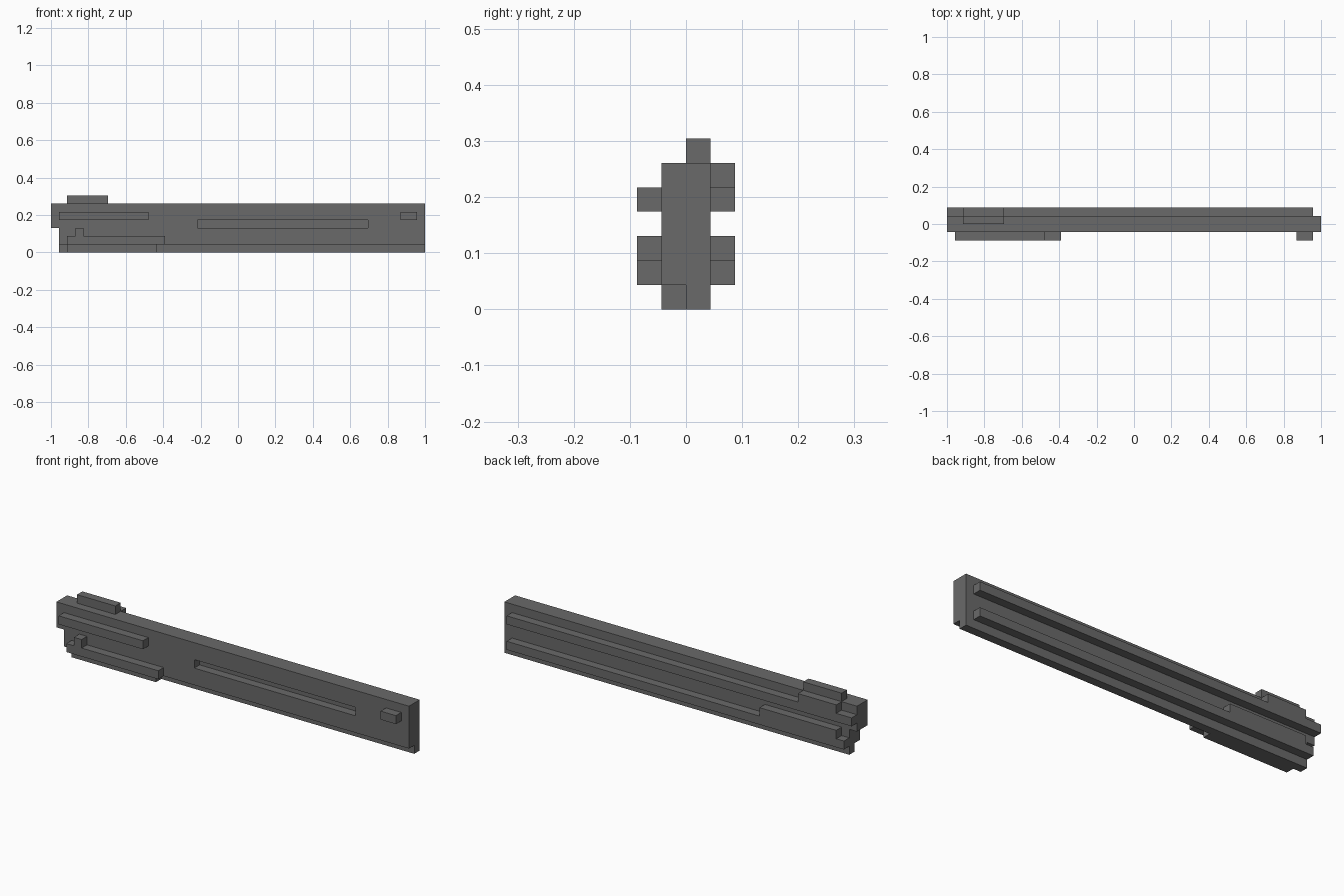
import bpy
import bmesh

if "Cube" in bpy.data.objects:
    bpy.data.objects.remove(bpy.data.objects["Cube"], do_unlink=True)

UNIT = 2 / 46  # one block of the grid the whole shape follows

grey = bpy.data.materials.new("dark_grey")
grey.use_nodes = True
colour = (0.144, 0.144, 0.144, 1)
grey.diffuse_color = colour
grey.node_tree.nodes["Principled BSDF"].inputs["Base Color"].default_value = colour


def prism(name, outline, y0, y1):
    """Extrude an x-z outline, given in blocks, from y0 to y1."""
    bm = bmesh.new()
    verts = [bm.verts.new(((x - 23) * UNIT, (y0 - 2) * UNIT, z * UNIT)) for x, z in outline]
    face = bm.faces.new(verts)
    ext = bmesh.ops.extrude_face_region(bm, geom=[face])
    moved = [v for v in ext["geom"] if isinstance(v, bmesh.types.BMVert)]
    bmesh.ops.translate(bm, verts=moved, vec=(0, (y1 - y0) * UNIT, 0))
    bmesh.ops.recalc_face_normals(bm, faces=bm.faces)
    mesh = bpy.data.meshes.new(name)
    bm.to_mesh(mesh)
    bm.free()
    mesh.materials.append(grey)
    obj = bpy.data.objects.new(name, mesh)
    bpy.context.collection.objects.link(obj)
    return obj


def block(name, x0, x1, y0, y1, z0, z1):
    return prism(name, [(x0, z0), (x1, z0), (x1, z1), (x0, z1)], y0, y1)


def body_outline(bottom):
    return [(1, bottom), (46, bottom), (46, 6), (0, 6), (0, 3), (1, 3)]


# Body: the back half reaches the floor, the front half stops one block higher
prism("body_back", body_outline(0), 2, 3)
front = prism("body_front", body_outline(1), 1, 2)

# Long slot cut through the front half
cutter = block("slot_cutter", 18, 39, 0, 3, 3, 4)
cutter.hide_render = True
cut = front.modifiers.new("slot", "BOOLEAN")
cut.operation = "DIFFERENCE"
cut.solver = "EXACT"
cut.object = cutter
bpy.context.view_layer.objects.active = front
bpy.ops.object.modifier_apply(modifier=cut.name)
bpy.data.objects.remove(cutter, do_unlink=True)

# Top and bottom blocks
block("top_block", 2, 7, 2, 3, 6, 7)
block("bottom_block", 2, 13, 1, 2, 0, 1)

# Front rails and stud
block("front_upper_rail", 1, 12, 0, 1, 4, 5)
prism("front_lower_rail",
      [(2, 1), (14, 1), (14, 2), (4, 2), (4, 3), (3, 3), (3, 2), (2, 2)], 0, 1)
block("front_stud", 43, 45, 0, 1, 4, 5)


# Back rails, each with a raised step near one end
def stepped_rail(name, start, z, step0, step1):
    prism(name, [(start, z), (45, z), (45, z + 1), (step1, z + 1), (step1, z + 2),
                 (step0, z + 2), (step0, z + 1), (start, z + 1)], 3, 4)


stepped_rail("back_upper_rail", 0, 4, 2, 7)
stepped_rail("back_lower_rail", 1, 1, 2, 12)
